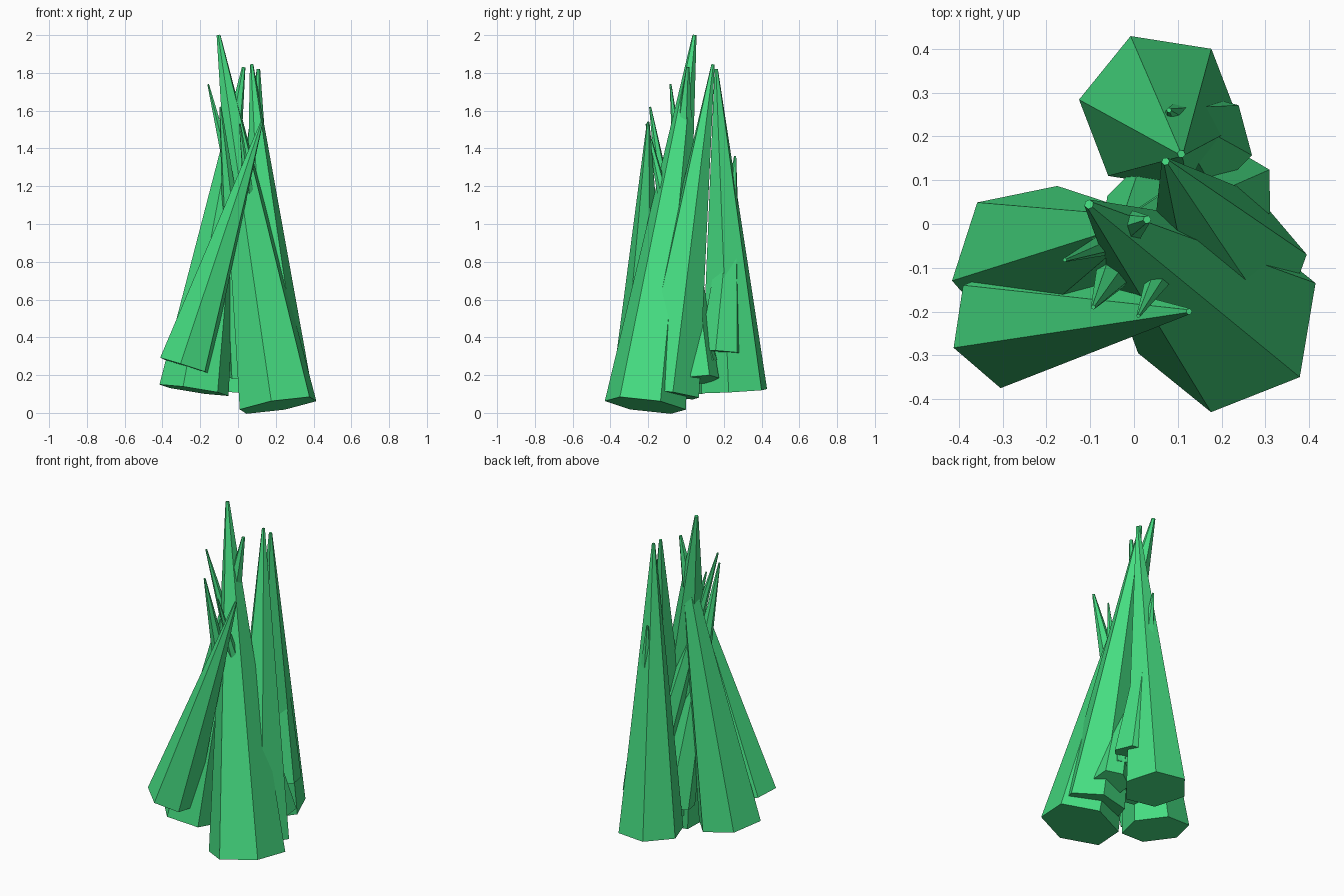
import bpy, bmesh
from math import radians, cos, sin, pi
from mathutils import Vector

if "Cube" in bpy.data.objects:
    bpy.data.objects.remove(bpy.data.objects["Cube"])

green = bpy.data.materials.new("crystal_green")
green.diffuse_color = (0.06, 0.72, 0.22, 1)
green.use_nodes = True
green.node_tree.nodes["Principled BSDF"].inputs["Base Color"].default_value = green.diffuse_color


def crystal(name, base, tip, radius, angle):
    """Six-sided tapered shard; angle is the heading of one base corner."""
    base, tip = Vector(base), Vector(tip)
    axis = (tip - base).normalized()
    a = radians(angle)
    heading = Vector((cos(a), sin(a), 0))
    u = (heading - axis * heading.dot(axis)).normalized()
    v = axis.cross(u)
    bm = bmesh.new()
    rings = []
    for centre, r in ((base, radius), (tip, radius * 0.05)):
        rings.append([bm.verts.new(centre + r * (u * cos(k * pi / 3) + v * sin(k * pi / 3)))
                      for k in range(6)])
    low, high = rings
    bm.faces.new(low[::-1])
    bm.faces.new(high)
    for k in range(6):
        n = (k + 1) % 6
        bm.faces.new((low[k], low[n], high[n], high[k]))
    mesh = bpy.data.meshes.new(name)
    bm.to_mesh(mesh)
    bm.free()
    mesh.materials.append(green)
    ob = bpy.data.objects.new(name, mesh)
    bpy.context.collection.objects.link(ob)


# large shards
crystal("tall_front_crystal", (0.212, -0.215, 0.04), (-0.103, 0.045, 2.0), 0.219, -39)
crystal("left_front_crystal", (-0.283, -0.232, 0.25), (0.126, -0.20, 1.54), 0.145, 200)
crystal("left_back_crystal", (-0.233, -0.092, 0.12), (0.03, 0.01, 1.83), 0.189, 132)
crystal("back_crystal", (0.059, 0.255, 0.115), (0.108, 0.16, 1.82), 0.187, 111)
crystal("right_crystal", (0.214, -0.103, 0.10), (0.072, 0.143, 1.845), 0.184, 10)

# smaller shards leaning through the cluster
crystal("right_small_crystal", (0.226, 0.075, 0.175), (-0.158, -0.082, 1.74), 0.10, 30)
crystal("back_right_small_crystal", (0.155, 0.187, 0.32), (0.08, 0.26, 1.36), 0.119, -15)
crystal("middle_small_crystal", (0.045, 0.035, 0.20), (-0.093, -0.19, 1.62), 0.11, 165)
crystal("inner_small_crystal", (0.17, 0.09, 0.26), (0.01, -0.21, 1.53), 0.09, 40)
